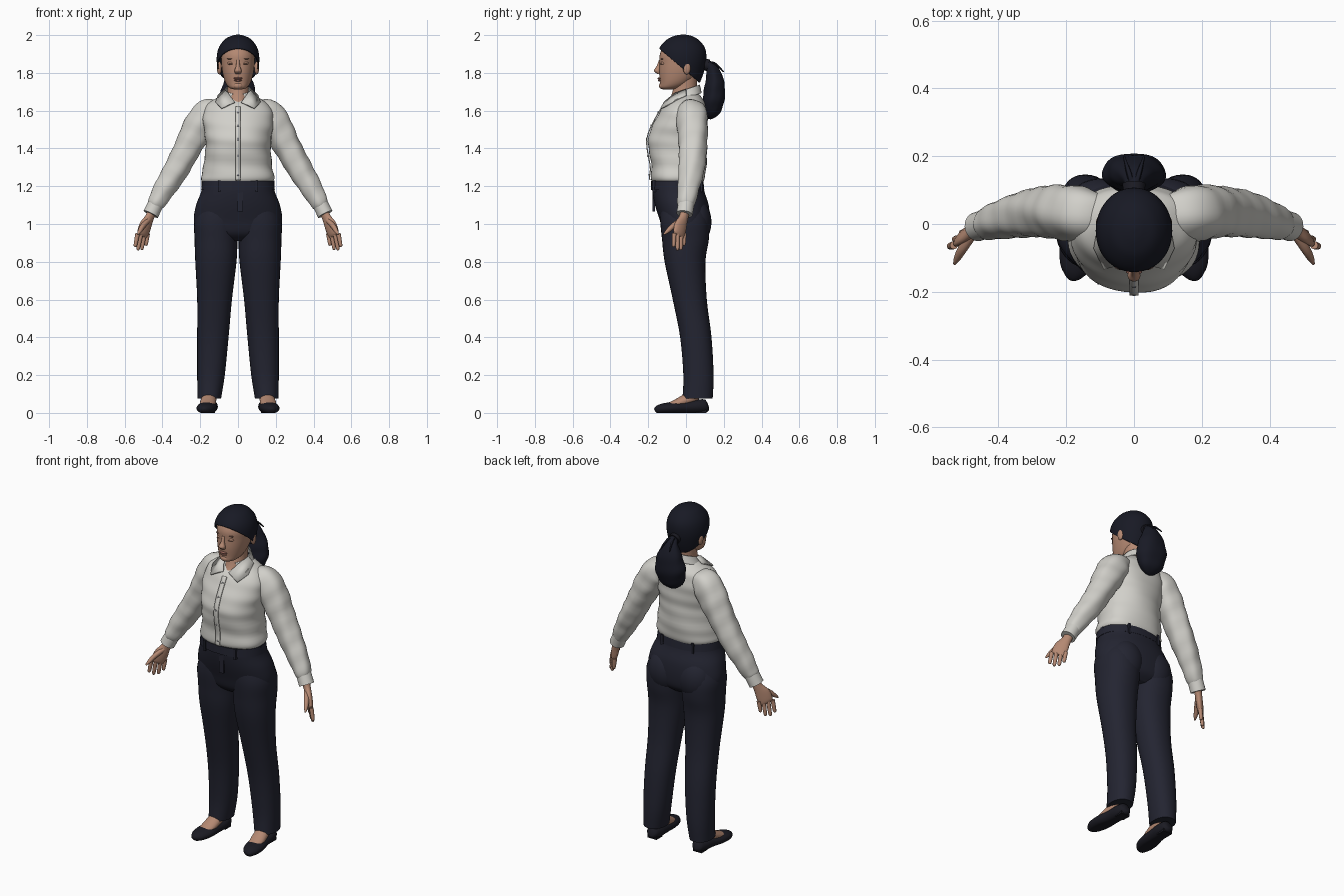
import bpy, bmesh
from math import sin, cos, pi, copysign
from mathutils import Vector

if "Cube" in bpy.data.objects:
    bpy.data.objects.remove(bpy.data.objects["Cube"])


def material(name, r, g, b):
    m = bpy.data.materials.new(name)
    m.use_nodes = True
    m.diffuse_color = (r, g, b, 1)
    m.node_tree.nodes["Principled BSDF"].inputs["Base Color"].default_value = (r, g, b, 1)
    return m


shirt = material("off_white_cotton", .64, .63, .59)
navy = material("navy_wool", .017, .018, .031)
hair = material("blue_black_hair", .009, .010, .018)
skin = material("warm_skin", .46, .25, .17)
leather = material("dark_leather", .011, .011, .017)
lip = material("muted_lip", .30, .13, .10)
brow = material("soft_brown", .16, .08, .06)
button = material("grey_button", .30, .30, .31)


def finish(name, bm, mat, thickness=0):
    bmesh.ops.recalc_face_normals(bm, faces=bm.faces)
    mesh = bpy.data.meshes.new(name)
    bm.to_mesh(mesh)
    bm.free()
    mesh.materials.append(mat)
    ob = bpy.data.objects.new(name, mesh)
    bpy.context.collection.objects.link(ob)
    if thickness:
        mod = ob.modifiers.new("thickness", "SOLIDIFY")
        mod.thickness = thickness
        mod.offset = 0
    return ob


def smooth(rings, steps):
    """Catmull-Rom interpolation through a list of rings."""
    r = [rings[0], *rings, rings[-1]]
    out = []
    for i in range(1, len(r) - 2):
        for k in range(steps):
            t = k / steps
            out.append([b + t * (c - a + t * (2*a - 5*b + 4*c - d + t * (3*(b - c) + d - a))) / 2
                        for a, b, c, d in zip(*r[i - 1:i + 3])])
    return out + [list(rings[-1])]


def loft_mesh(rings, hint=(0, 1, 0), flat=False, power=2, sides=32, steps=5,
              tilt=0, fold=0, caps=True):
    """Skin through rings of (x, y, z, half size a, half size b along hint)."""
    bm = bmesh.new()
    data = smooth(rings, steps)
    loops = []
    for i, (x, y, z, a, b) in enumerate(data):
        before, after = data[max(i - 1, 0)], data[min(i + 1, len(data) - 1)]
        t = Vector((0, 0, 1)) if flat else (Vector(after[:3]) - Vector(before[:3])).normalized()
        v = Vector(hint)
        v = (v - t * v.dot(t)).normalized()
        u = v.cross(t)
        loop = []
        for k in range(sides):
            ang = 2 * pi * k / sides
            c, s = cos(ang), sin(ang)
            f = 1 + fold * sin(3 * ang + 45 * z) * sin(2 * ang - 30 * z)
            co = Vector((x, y, z)) + u * (a * f * copysign(abs(c) ** (2 / power), c)) \
                + v * (b * f * copysign(abs(s) ** (2 / power), s))
            co.z += tilt * co.y
            loop.append(bm.verts.new(co))
        loops.append(loop)
    for p, q in zip(loops, loops[1:]):
        for k in range(sides):
            j = (k + 1) % sides
            bm.faces.new((p[k], p[j], q[j], q[k]))
    if caps:
        bm.faces.new(loops[0])
        bm.faces.new(loops[-1])
    return bm


def loft(name, rings, mat, **kw):
    return finish(name, loft_mesh(rings, **kw), mat)


def ball(name, centre, size, mat):
    bm = bmesh.new()
    bmesh.ops.create_uvsphere(bm, u_segments=24, v_segments=14, radius=1)
    bmesh.ops.scale(bm, vec=size, verts=bm.verts)
    bmesh.ops.translate(bm, vec=centre, verts=bm.verts)
    return finish(name, bm, mat)


def box(name, centre, size, mat):
    bm = bmesh.new()
    bmesh.ops.create_cube(bm, size=1)
    bmesh.ops.scale(bm, vec=size, verts=bm.verts)
    bmesh.ops.translate(bm, vec=centre, verts=bm.verts)
    return finish(name, bm, mat)


# Shirt body
torso = [(0, -.04, 1.215, .178, .128), (0, -.045, 1.24, .194, .142), (0, -.038, 1.30, .183, .145),
         (0, -.045, 1.40, .173, .155), (0, -.043, 1.46, .176, .156), (0, -.03, 1.52, .184, .147),
         (0, -.015, 1.58, .186, .13), (0, -.003, 1.63, .165, .11), (0, .005, 1.66, .125, .085),
         (0, .01, 1.69, .07, .058)]
loft("shirt_body", torso, shirt, flat=True, power=2.2, sides=48, fold=.022)

# Button placket follows the front of the shirt
front = [(y - b - .006, z) for x, y, z, a, b in smooth(torso, 5) if 1.23 < z < 1.63]
bm = bmesh.new()
strip = [[bm.verts.new((x, y, z)) for x in (-.014, .014)] for y, z in front]
for p, q in zip(strip, strip[1:]):
    bm.faces.new((p[0], p[1], q[1], q[0]))
finish("button_placket", bm, shirt, .006)
for y, z in front[3::6]:
    ball("shirt_button", (0, y - .003, z), (.006, .003, .006), button)

# Collar band, open at the throat
bm = loft_mesh([(0, -.005, 1.665, .088, .085), (0, 0, 1.69, .074, .075), (0, 0, 1.712, .066, .07)],
               flat=True, tilt=.35, caps=False)
gap = [f for f in bm.faces if f.calc_center_median().y < 0 and abs(f.calc_center_median().x) < .03]
bmesh.ops.delete(bm, geom=gap, context="FACES")
finish("collar_band", bm, shirt, .006)

# Neck and head
loft("neck", [(0, -.035, 1.625, .04, .08), (0, -.015, 1.66, .058, .072),
              (0, -.005, 1.72, .056, .062), (0, 0, 1.80, .058, .062)], skin, flat=True)
loft("head", [(0, -.095, 1.712, .02, .025), (0, -.08, 1.722, .047, .057), (0, -.056, 1.75, .067, .082),
              (0, -.035, 1.80, .082, .107), (0, -.03, 1.85, .088, .11), (0, -.027, 1.90, .088, .111),
              (0, -.022, 1.95, .07, .088), (0, -.02, 1.98, .03, .04)], skin, flat=True, power=2.1)
loft("nose", [(0, -.136, 1.868, .008, .007), (0, -.145, 1.835, .011, .011),
              (0, -.152, 1.812, .019, .018), (0, -.143, 1.795, .014, .01)], skin, flat=True, sides=16)
ball("upper_lip", (0, -.139, 1.771, ), (.024, .012, .006), lip)
ball("lower_lip", (0, -.137, 1.761), (.02, .012, .007), lip)
ball("chin", (0, -.125, 1.732), (.026, .018, .018), skin)

# Hair cap cut along a slanting hairline
bm = loft_mesh([(0, -.01, 1.735, .08, .075), (0, -.02, 1.80, .10, .11), (0, -.02, 1.87, .11, .124),
                (0, -.02, 1.93, .10, .118), (0, -.018, 1.975, .068, .08), (0, -.016, 1.994, .03, .04),
                (0, -.015, 2, .005, .005)], flat=True, sides=48)
bmesh.ops.bisect_plane(bm, geom=bm.verts[:] + bm.edges[:] + bm.faces[:],
                       plane_co=(0, -.14, 1.928), plane_no=(0, .85, 1), clear_inner=True)
finish("hair_cap", bm, hair, .006)

# Ponytail with tie and loose strands
across = (1, 0, 0)
loft("ponytail", [(0, .07, 1.85, .03, .03), (0, .115, 1.842, .024, .026), (0, .142, 1.81, .036, .05),
                  (0, .152, 1.75, .05, .078), (0, .15, 1.68, .058, .094), (0, .138, 1.61, .05, .078),
                  (0, .128, 1.57, .026, .042), (0, .125, 1.555, .006, .01)],
     hair, hint=across, fold=.05)
loft("hair_tie", [(0, .098, 1.846, .03, .032), (0, .118, 1.84, .032, .034)], leather, hint=across)
for tip in (-.03, .03):
    loft("loose_strand", [(0, .10, 1.85, .008, .008), (tip / 2, .15, 1.85, .007, .008),
                          (tip, .20, 1.805, .003, .003)], hair, hint=across, sides=8)

# Trouser seat, waistband and fly
loft("trouser_hips", [(0, 0, .91, .15, .07), (0, -.002, .95, .215, .115), (0, -.007, 1.02, .234, .132),
                      (0, -.022, 1.10, .222, .142), (0, -.04, 1.17, .195, .138),
                      (0, -.046, 1.225, .186, .134)], navy, flat=True, power=2.2, sides=48)
loft("waistband", [(0, -.044, 1.18, .195, .141), (0, -.046, 1.228, .189, .138)], navy,
     flat=True, power=2.2, sides=48)
box("fly", (.012, -.171, 1.12), (.028, .012, .11), navy)

for s, side in ((1, "left"), (-1, "right")):
    def flip(rings):
        return [(s * r[0], *r[1:]) for r in rings]

    # Collar flap
    bm = bmesh.new()
    corners = [(.018, -.115, 1.645), (.088, -.132, 1.612), (.118, -.07, 1.643),
               (.105, 0, 1.682), (.07, 0, 1.712), (.05, -.06, 1.69)]
    bm.faces.new([bm.verts.new(c) for c in flip(corners)])
    finish(side + "_collar_flap", bm, shirt, .008)

    # Face details and ear
    ball(side + "_eyelid", (s * .036, -.118, 1.851), (.019, .016, .011), skin)
    ball(side + "_lash_line", (s * .036, -.131, 1.847), (.015, .005, .002), brow)
    ball(side + "_eyebrow", (s * .037, -.126, 1.874), (.021, .008, .003), brow)
    ball(side + "_ear", (s * .099, .004, 1.826), (.013, .02, .034), skin)

    # Sleeve and cuff
    loft(side + "_sleeve", flip([
        (.09, .025, 1.612, .04, .06), (.155, .03, 1.587, .078, .08), (.208, .035, 1.51, .083, .081),
        (.262, .035, 1.41, .072, .075), (.33, .028, 1.285, .066, .068), (.388, .014, 1.19, .058, .057),
        (.43, .002, 1.115, .047, .048), (.442, 0, 1.095, .038, .04)]), shirt, fold=.05)
    loft(side + "_cuff", flip([(.432, .002, 1.112, .041, .043), (.462, -.008, 1.052, .042, .043)]), shirt)

    # Hand with fingers and thumb
    span = Vector((s * .7, -.7, 0))
    loft(side + "_palm", flip([(.448, -.003, 1.08, .024, .028), (.468, -.012, 1.035, .02, .027),
                               (.49, -.028, .99, .019, .041), (.505, -.037, .95, .016, .04),
                               (.511, -.04, .936, .009, .034)]), skin, hint=span, sides=20)
    tips = [(.488, -.012, .885), (.51, -.027, .862), (.53, -.045, .86), (.545, -.066, .878)]
    for k, tip in enumerate(tips):
        root = Vector((s * .506, -.037, .95)) + span * (.019 * k - .03) * 1.35
        end = Vector((s * tip[0], *tip[1:]))
        mid = root.lerp(end, .55)
        last = root.lerp(end, .9)
        loft(side + "_finger", [(*root, .012, .012), (*mid, .011, .011), (*last, .009, .009),
                                (*end, .003, .003)], skin, hint=span, sides=12)
    loft(side + "_thumb", flip([(.475, -.025, 1.02, .014, .016), (.503, -.068, .99, .014, .015),
                                (.52, -.098, .962, .011, .011), (.53, -.118, .945, .004, .004)]),
         skin, sides=12)

    # Trouser leg, seat and belt loops
    loft(side + "_trouser_leg", flip([
        (.152, .061, .075, .062, .08), (.143, .066, .20, .073, .08), (.133, .052, .40, .083, .083),
        (.124, .02, .60, .092, .09), (.117, -.005, .80, .109, .108), (.116, -.003, .92, .114, .124),
        (.112, -.008, 1.02, .118, .128), (.09, -.02, 1.12, .10, .11)]),
        navy, flat=True, power=2.2)
    ball(side + "_seat", (s * .098, .045, 1.01), (.105, .09, .125), navy)
    for x, y in ((.10, -.168), (.185, -.045), (.10, .077)):
        box(side + "_belt_loop", (s * x, y, 1.2), (.014, .02, .062), navy)

    # Foot and shoe, flattened on the ground
    loft(side + "_foot", flip([(.15, .06, .13, .035, .035), (.152, .03, .085, .036, .038),
                               (.16, -.04, .052, .026, .042), (.168, -.10, .035, .015, .035)]),
         skin, hint=across)
    bm = loft_mesh(flip([(.15, .118, .04, .016, .016), (.15, .105, .037, .034, .034),
                         (.152, .06, .034, .037, .045), (.156, 0, .03, .034, .047),
                         (.165, -.07, .026, .032, .054), (.173, -.125, .022, .027, .045),
                         (.178, -.155, .016, .019, .025), (.179, -.165, .012, .008, .01)]),
                   hint=across)
    for v in bm.verts:
        v.co.z = max(v.co.z, 0)
    finish(side + "_shoe", bm, leather)
    box(side + "_heel", (s * .15, .08, .008), (.058, .055, .016), leather)

# Smooth shading with crisp edges
for ob in bpy.context.scene.objects:
    if ob.type == "MESH":
        ob.select_set(True)
        bpy.context.view_layer.objects.active = ob
bpy.ops.object.shade_smooth_by_angle(angle=.75)
